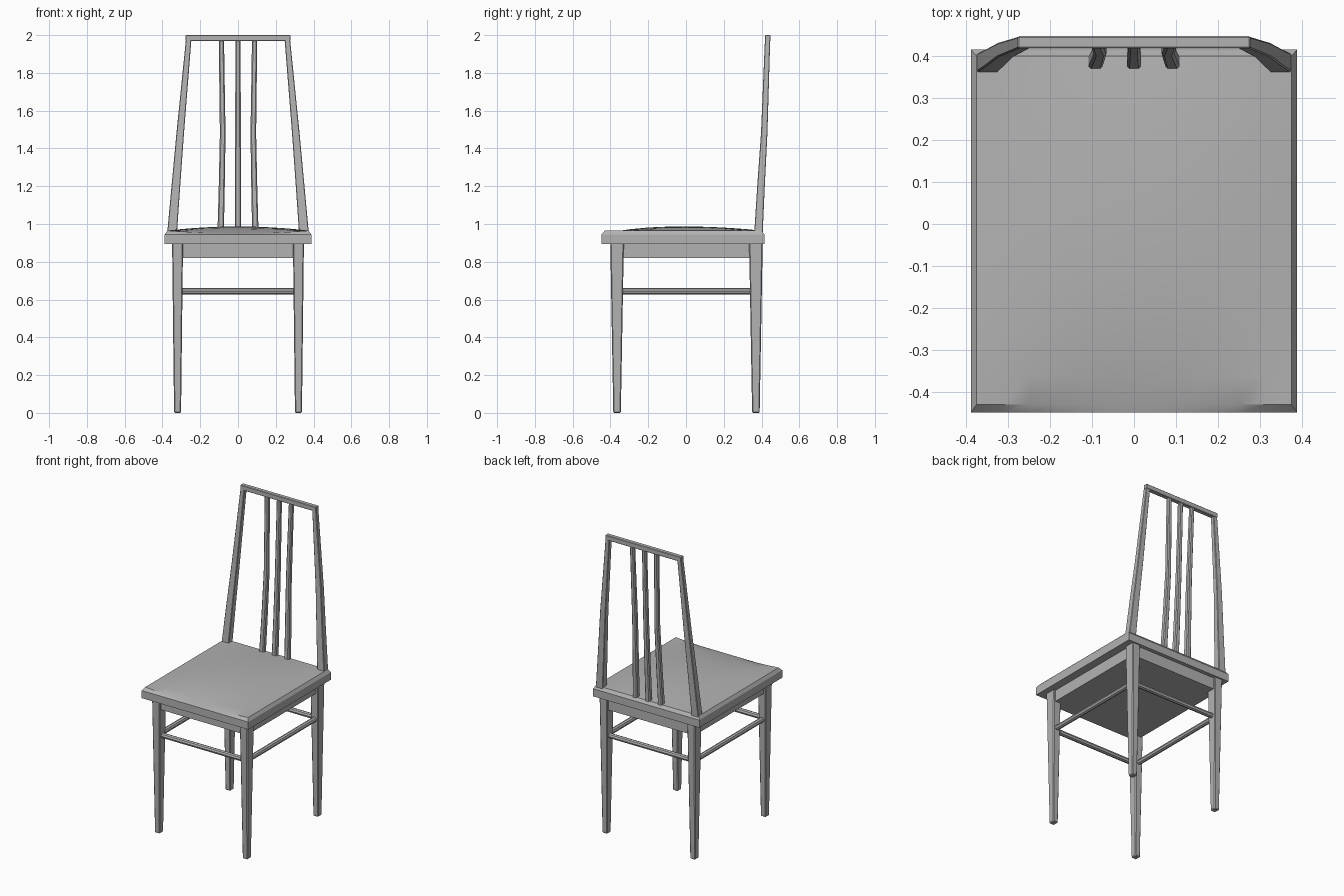
import bpy, bmesh
from mathutils import Vector

cube = bpy.data.objects.get("Cube")
if cube:
    bpy.data.objects.remove(cube, do_unlink=True)

GREY = (0.45, 0.45, 0.45, 1.0)
wood = bpy.data.materials.new("plain grey")
wood.use_nodes = True
wood.diffuse_color = GREY
wood.node_tree.nodes["Principled BSDF"].inputs["Base Color"].default_value = GREY


def finish(name, bm, bevel=0.0):
    """Turn a bmesh into a flat shaded object, optionally with chamfered edges."""
    bmesh.ops.recalc_face_normals(bm, faces=bm.faces)
    mesh = bpy.data.meshes.new(name)
    bm.to_mesh(mesh)
    bm.free()
    mesh.materials.append(wood)
    ob = bpy.data.objects.new(name, mesh)
    bpy.context.collection.objects.link(ob)
    if bevel:
        mod = ob.modifiers.new("chamfer", "BEVEL")
        mod.width = bevel
        mod.segments = 1
        mod.limit_method = "ANGLE"
    return ob


def post(name, sections, bevel=0.003):
    """Loft a rectangular bar through sections of (x, y, z, width, depth)."""
    bm = bmesh.new()
    rings = []
    for x, y, z, w, d in sections:
        rings.append([bm.verts.new((x + sx * w / 2, y + sy * d / 2, z))
                      for sx, sy in ((-1, -1), (1, -1), (1, 1), (-1, 1))])
    for a, b in zip(rings, rings[1:]):
        for i in range(4):
            j = (i + 1) % 4
            bm.faces.new((a[i], a[j], b[j], b[i]))
    bm.faces.new(rings[0])
    bm.faces.new(rings[-1])
    return finish(name, bm, bevel)


def box(name, lo, hi, bevel=0.0):
    x, y = (lo[0] + hi[0]) / 2, (lo[1] + hi[1]) / 2
    w, d = hi[0] - lo[0], hi[1] - lo[1]
    return post(name, [(x, y, lo[2], w, d), (x, y, hi[2], w, d)], bevel)


def rod(name, start, end, radius=0.0165):
    """Eight sided stretcher between two points."""
    a, b = Vector(start), Vector(end)
    bm = bmesh.new()
    bmesh.ops.create_cone(bm, cap_ends=True, segments=8, radius1=radius,
                          radius2=radius, depth=(b - a).length)
    turn = (b - a).to_track_quat("Z", "Y").to_matrix()
    bmesh.ops.rotate(bm, verts=bm.verts, matrix=turn)
    bmesh.ops.translate(bm, verts=bm.verts, vec=(a + b) / 2)
    return finish(name, bm)


# Seat slab with bevelled rim and a cushion-like domed top
def seat():
    n = 12
    bm = bmesh.new()
    bmesh.ops.create_grid(bm, x_segments=n, y_segments=n, size=1.0)
    for v in bm.verts:
        u, t = v.co.x, v.co.y
        dome = 0.022 * (1 - u * u) * (1 - t * t)
        dip = 0.015 * (1 - u * u) * max(0.0, -t) ** 3
        v.co = (0.375 * u, 0.415 * t - 0.015, 0.965 + dome - dip)
    # Rim flares out to the slab side, then drops to the flat underside
    for half_x, y0, y1, z in ((0.388, -0.448, 0.415, 0.945), (0.388, -0.448, 0.415, 0.895)):
        edges = [e for e in bm.edges if e.is_boundary]
        new = bmesh.ops.extrude_edge_only(bm, edges=edges)["geom"]
        for v in (g for g in new if isinstance(g, bmesh.types.BMVert)):
            if abs(v.co.x) > 0.37:
                v.co.x = half_x if v.co.x > 0 else -half_x
            if v.co.y < -0.42:
                v.co.y = y0
            elif v.co.y > 0.39:
                v.co.y = y1
            sag = 0.012 * (1 - (v.co.x / half_x) ** 2) if v.co.y == y0 and z > 0.9 else 0
            v.co.z = z - sag
    bmesh.ops.holes_fill(bm, edges=[e for e in bm.edges if e.is_boundary])
    ob = finish("seat", bm)
    bpy.ops.object.select_all(action="DESELECT")
    ob.select_set(True)
    bpy.context.view_layer.objects.active = ob
    bpy.ops.object.shade_smooth_by_angle(angle=0.4)


seat()

# Solid apron block below the seat
box("apron", (-0.335, -0.385, 0.82), (0.335, 0.39, 0.9))

LEG_X, FRONT_Y, REAR_Y, BAR_Z = 0.32, -0.365, 0.37, 0.644

for side, s in (("left", 1), ("right", -1)):
    # Tapered legs
    for end, y in (("front", FRONT_Y), ("rear", REAR_Y)):
        post(f"{end}_leg_{side}", [(s * LEG_X, y, 0, 0.037, 0.04),
                                   (s * LEG_X, y, 0.9, 0.058, 0.072)], 0.005)
    rod(f"side_stretcher_{side}", (s * LEG_X, FRONT_Y, BAR_Z), (s * LEG_X, REAR_Y, BAR_Z))
    # Leaning, gently curved back posts
    post(f"back_post_{side}", [(s * 0.35, 0.383, 0.94, 0.052, 0.045),
                               (s * 0.329, 0.397, 1.2, 0.046, 0.04),
                               (s * 0.306, 0.414, 1.48, 0.04, 0.034),
                               (s * 0.261, 0.432, 1.98, 0.029, 0.028)])

for end, y in (("front", FRONT_Y), ("rear", REAR_Y)):
    rod(f"{end}_stretcher", (-LEG_X, y, BAR_Z), (LEG_X, y, BAR_Z))

# Top rail of the back
box("top_rail", (-0.277, 0.418, 1.968), (0.277, 0.447, 2.0), 0.003)

# Three slim curved slats
for name, s in (("right", -1), ("middle", 0), ("left", 1)):
    post(f"slat_{name}", [(s * 0.092, 0.386, 0.95, 0.034, 0.034),
                          (s * 0.086, 0.4, 1.2, 0.032, 0.032),
                          (s * 0.081, 0.414, 1.48, 0.03, 0.03),
                          (s * 0.088, 0.431, 1.975, 0.028, 0.026)], 0.006)
